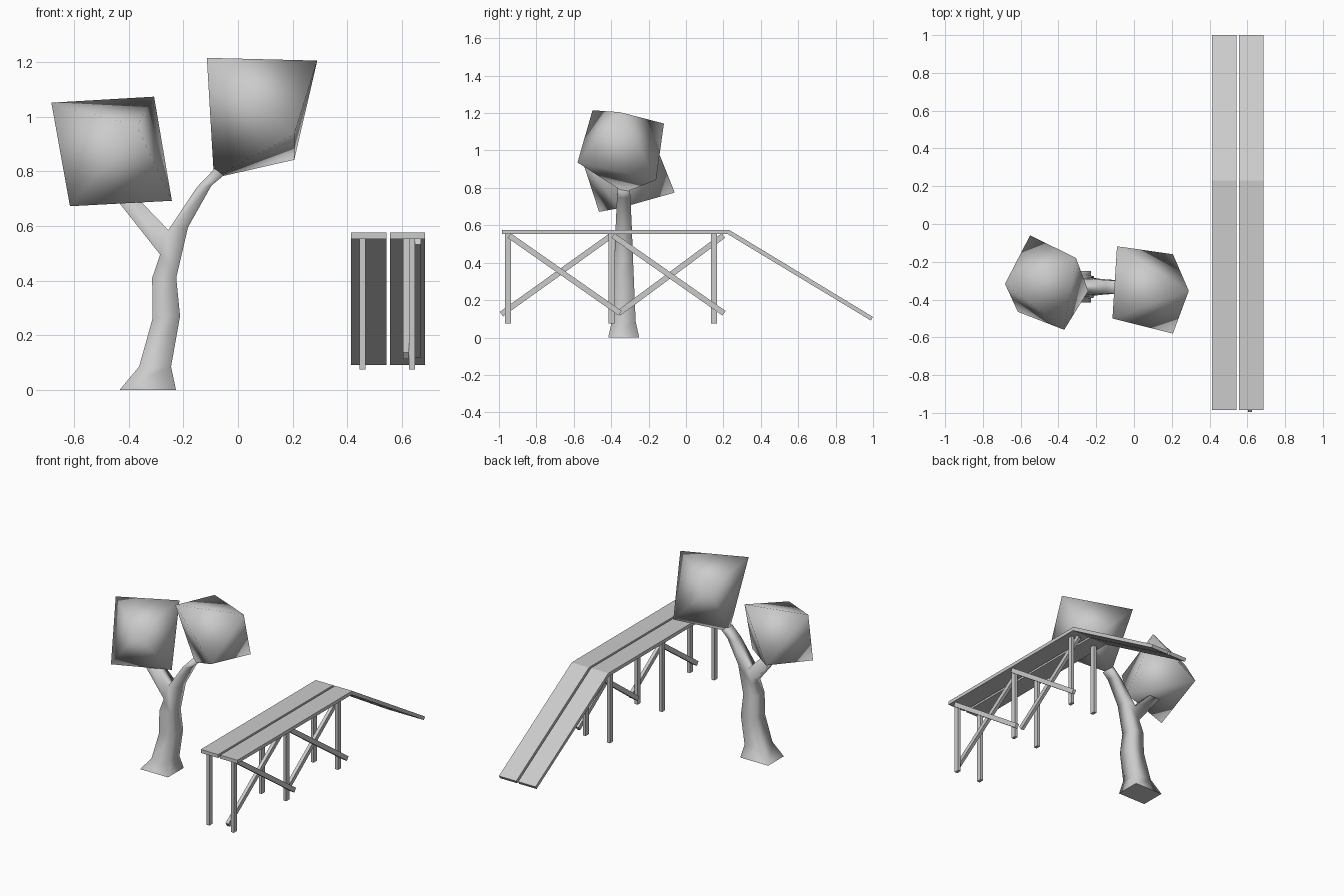
import bpy, bmesh, math
from mathutils import Matrix

if "Cube" in bpy.data.objects:
    bpy.data.objects.remove(bpy.data.objects["Cube"])

grey = bpy.data.materials.new("plain_grey")
grey.use_nodes = True
COLOUR = (0.6, 0.6, 0.6, 1)
grey.diffuse_color = COLOUR
grey.node_tree.nodes["Principled BSDF"].inputs["Base Color"].default_value = COLOUR


def finish(bm, name, smooth=False):
    bmesh.ops.recalc_face_normals(bm, faces=bm.faces)
    for face in bm.faces:
        face.smooth = smooth and abs(face.normal.z) < 0.999
    mesh = bpy.data.meshes.new(name)
    bm.to_mesh(mesh)
    bm.free()
    mesh.materials.append(grey)
    obj = bpy.data.objects.new(name, mesh)
    bpy.context.collection.objects.link(obj)
    return obj


def foliage(name, corners):
    """Soft-shaded eight-sided clump spanning six corners."""
    bm = bmesh.new()
    verts = [bm.verts.new(c) for c in corners]
    bmesh.ops.convex_hull(bm, input=verts)
    finish(bm, name, True)


def slab(name, outline, x0, x1):
    """Side outline (y, z) extruded along x."""
    bm = bmesh.new()
    face = bm.faces.new([bm.verts.new((x0, y, z)) for y, z in outline])
    ext = bmesh.ops.extrude_face_region(bm, geom=[face])["geom"]
    moved = [v for v in ext if isinstance(v, bmesh.types.BMVert)]
    bmesh.ops.translate(bm, verts=moved, vec=(x1 - x0, 0, 0))
    finish(bm, name)


def beam(name, x, start, end, width, depth):
    """Rectangular bar between two (y, z) points at the given x."""
    dy, dz = end[0] - start[0], end[1] - start[1]
    centre = (x, (start[0] + end[0]) / 2, (start[1] + end[1]) / 2)
    matrix = (Matrix.Translation(centre)
              @ Matrix.Rotation(math.atan2(dz, dy), 4, 'X')
              @ Matrix.Diagonal((width, math.hypot(dy, dz), depth, 1)))
    bm = bmesh.new()
    bmesh.ops.create_cube(bm, size=1, matrix=matrix)
    finish(bm, name)


# Forked trunk: left/right outline points (x, z, half depth) joined into cells
TREE_Y = -0.333
points = [
    (-0.433, 0, 0.083), (-0.227, 0, 0.083),
    (-0.362, 0.085, 0.064), (-0.245, 0.085, 0.064),
    (-0.313, 0.26, 0.056), (-0.212, 0.27, 0.056),
    (-0.314, 0.41, 0.050), (-0.226, 0.41, 0.050),
    (-0.285, 0.495, 0.045), (-0.183, 0.595, 0.043), (-0.255, 0.585, 0.043),
    (-0.15, 0.742, 0.036), (-0.097, 0.748, 0.036),
    (-0.085, 0.81, 0.032), (-0.052, 0.785, 0.032),
    (-0.455, 0.71, 0.036), (-0.39, 0.725, 0.036),
]
cells = [(0, 1, 3, 2), (2, 3, 5, 4), (4, 5, 7, 6), (6, 7, 9, 10, 8),
         (10, 9, 12, 11), (11, 12, 14, 13), (8, 10, 16, 15)]
bm = bmesh.new()
front = [bm.verts.new((x, TREE_Y - h, z)) for x, z, h in points]
back = [bm.verts.new((x, TREE_Y + h, z)) for x, z, h in points]
edges = [(c[i - 1], c[i]) for c in cells for i in range(len(c))]
for cell in cells:
    bm.faces.new([front[i] for i in cell])
    bm.faces.new([back[i] for i in reversed(cell)])
for a, b in edges:
    if (b, a) not in edges:
        bm.faces.new((front[a], back[a], back[b], front[b]))
finish(bm, "tree_trunk", True)

# Foliage clumps
foliage("foliage_left", [
    (-0.114, -0.50, 1.215), (0.29, -0.354, 1.205), (0.206, -0.16, 0.842),
    (0.206, -0.58, 0.936), (-0.09, -0.118, 1.144), (-0.088, -0.33, 0.775)])
foliage("foliage_right", [
    (-0.683, -0.317, 1.051), (-0.55, -0.06, 0.775), (-0.307, -0.18, 1.073),
    (-0.242, -0.355, 0.692), (-0.37, -0.56, 0.965), (-0.615, -0.465, 0.672)])

# Two long bent planks: level deck and downhill ramp
deck = [(-0.985, 0.553), (-0.985, 0.576), (0.23, 0.576),
        (1.0, 0.11), (0.988, 0.091), (0.223, 0.553)]
slab("deck_plank_inner", deck, 0.414, 0.543)
slab("deck_plank_outer", deck, 0.557, 0.685)

# Posts under the deck
for y in (-0.952, -0.399, 0.15):
    for side, x in (("inner", 0.456), ("outer", 0.637)):
        beam("post_" + side, x, (y, 0.074), (y, 0.56), 0.021, 0.033)

# Crossed braces on either side of the outer posts
for start, end in (((-0.987, 0.125), (-0.40, 0.545)), ((-0.36, 0.13), (0.20, 0.545))):
    beam("rising_brace", 0.615, start, end, 0.022, 0.03)
for start, end in (((-0.945, 0.545), (-0.352, 0.13)), ((-0.39, 0.545), (0.203, 0.13))):
    beam("falling_brace", 0.659, start, end, 0.022, 0.03)
